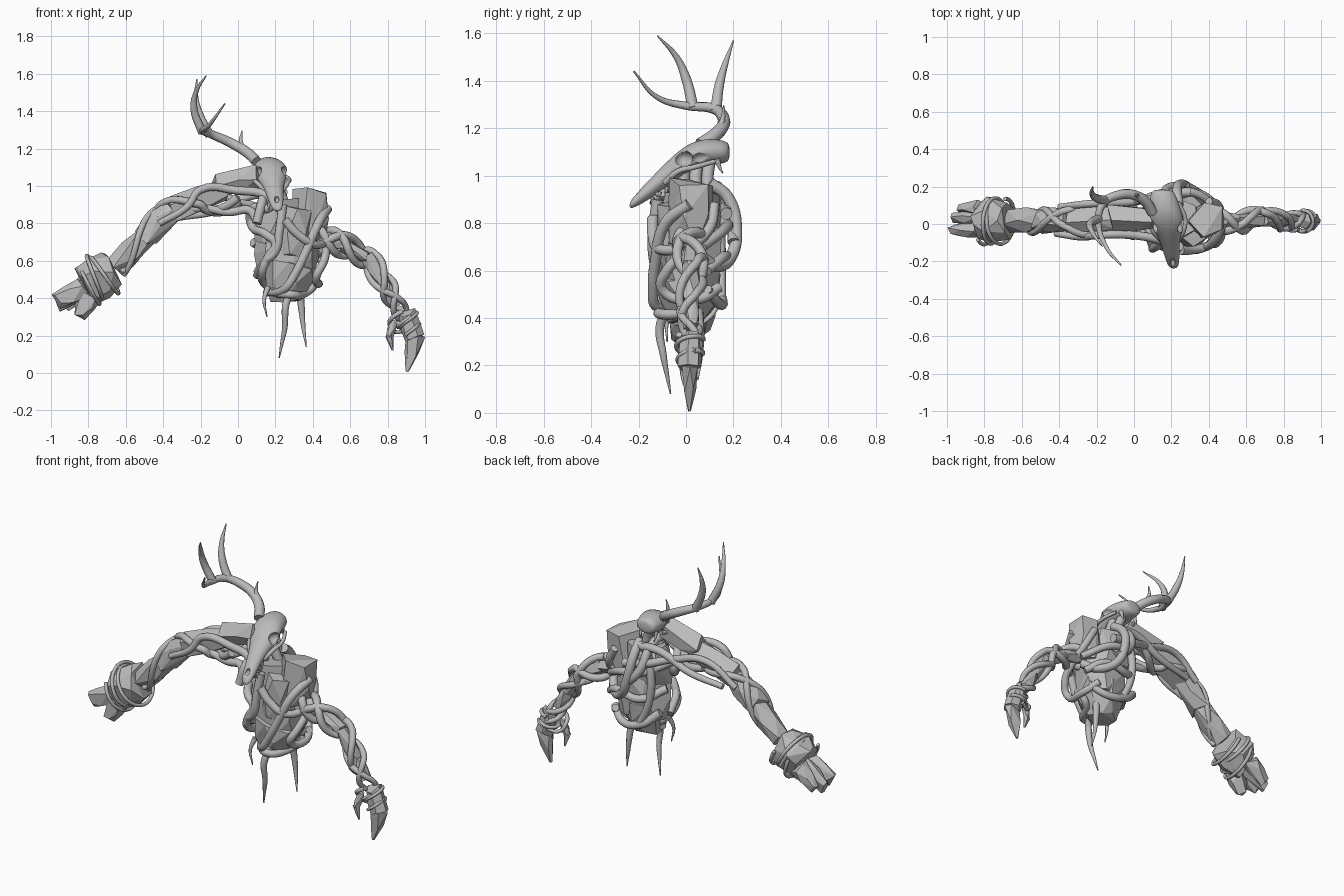
import bpy, bmesh, math, random
from mathutils import Vector as V

if "Cube" in bpy.data.objects:
    bpy.data.objects.remove(bpy.data.objects["Cube"])

random.seed(7)
grey = bpy.data.materials.new("stone grey")
grey.diffuse_color = (0.5, 0.5, 0.5, 1)
grey.use_nodes = True
grey.node_tree.nodes["Principled BSDF"].inputs["Base Color"].default_value = grey.diffuse_color
Y = V((0, 1, 0))


def add(name, mesh, smooth=False):
    ob = bpy.data.objects.new(name, mesh)
    bpy.context.collection.objects.link(ob)
    mesh.materials.clear()
    mesh.materials.append(grey)
    mesh.polygons.foreach_set("use_smooth", [smooth] * len(mesh.polygons))
    return ob


def tube(name, pts, r0, r1=None, power=1.0):
    """Smooth vine through the points, tapering from r0 to r1."""
    r1 = r0 if r1 is None else r1
    cu = bpy.data.curves.new(name, 'CURVE')
    cu.dimensions, cu.bevel_depth, cu.bevel_resolution = '3D', 1, 3
    cu.resolution_u, cu.use_fill_caps = 6, True
    sp = cu.splines.new('BEZIER')
    sp.bezier_points.add(len(pts) - 1)
    for i, (bp, p) in enumerate(zip(sp.bezier_points, pts)):
        bp.co = p
        bp.handle_left_type = bp.handle_right_type = 'AUTO'
        bp.radius = r0 + (r1 - r0) * (i / (len(pts) - 1)) ** power
    tmp = bpy.data.objects.new(name + "_curve", cu)
    bpy.context.collection.objects.link(tmp)
    dg = bpy.context.evaluated_depsgraph_get()
    mesh = bpy.data.meshes.new_from_object(tmp.evaluated_get(dg))
    bpy.data.objects.remove(tmp)
    return add(name, mesh, True)


def rock(name, p0, r0, p1, r1, ky=1.0, n=6, bulge=1.1):
    """Faceted boulder: convex hull of three jittered rings."""
    p0, p1 = V(p0), V(p1)
    t = (p1 - p0).normalized()
    w = t.cross(Y).normalized()
    bm = bmesh.new()
    for f, r in ((0, r0), (.5, (r0 + r1) / 2 * bulge), (1, r1)):
        a0 = random.uniform(0, 6.28)
        for i in range(n):
            a = a0 + i * math.tau / n + random.uniform(-.25, .25)
            q = r * random.uniform(.9, 1.14)
            bm.verts.new(p0.lerp(p1, f) + Y * math.cos(a) * q * ky + w * math.sin(a) * q
                         + t * random.uniform(-.3, .3) * min(r, .07))
    res = bmesh.ops.convex_hull(bm, input=bm.verts[:])
    junk = {v for v in res['geom_interior'] + res['geom_unused'] if isinstance(v, bmesh.types.BMVert)}
    bmesh.ops.delete(bm, geom=list(junk), context='VERTS')
    bmesh.ops.dissolve_limit(bm, angle_limit=.2, verts=bm.verts[:], edges=bm.edges[:])
    bmesh.ops.recalc_face_normals(bm, faces=bm.faces[:])
    mesh = bpy.data.meshes.new(name)
    bm.to_mesh(mesh)
    return add(name, mesh)


def twist(name, path, rad, turns, phase, r0, r1, steps=22):
    """Vine spiralling round a path of (x, y, z); rad is (start, end) distance."""
    path = [V(p) for p in path]
    out = []
    for i in range(steps + 1):
        f = i / steps
        s = f * (len(path) - 1)
        k = min(int(s), len(path) - 2)
        c = path[k].lerp(path[k + 1], s - k)
        w = (path[k + 1] - path[k]).normalized().cross(Y)
        a = phase + turns * math.tau * f
        d = (rad[0] + (rad[1] - rad[0]) * f) * (1 + .12 * math.sin(5 * f + phase * 3))
        out.append(c + Y * math.cos(a) * d + w * math.sin(a) * d)
    return tube(name, out, r0, r1)


# Torso boulders
rock("torso_lower", (.26, .0, .395), .085, (.27, .01, .58), .155, .9, 7)
rock("torso_middle", (.27, .02, .5), .145, (.28, .02, .77), .165, .8, 7)
rock("torso_upper_left", (.2, .03, .7), .12, (.23, .03, .93), .11, .95, 6)
rock("torso_upper_right", (.375, .02, .7), .09, (.395, .025, .975), .098, 1.0, 5, 1.0)
rock("chest_plate", (.28, -.05, .62), .08, (.32, -.04, .88), .08, .9, 5)

# Torso vines, laid on the body surface (side -1 is front, 1 is back)
def on(x, z, side):
    rx = .2 - 1.1 * max(0, .55 - z)
    ry = .155 - .4 * max(0, .48 - z) - .4 * max(0, z - .85)
    u = min(1, abs(x - .27) / rx)
    return (x, .015 + side * ry * math.sqrt(1 - u ** 2.5), z)

front = [
    [(.22, .93), (.16, .88), (.08, .88), (.07, .80), (.15, .74), (.2, .69), (.16, .62), (.13, .54), (.16, .46),
     (.27, .42), (.38, .44), (.43, .5)],
    [(.24, .90), (.22, .75), (.20, .65), (.15, .60), (.1, .52)],
    [(.48, .88), (.43, .80), (.36, .64), (.3, .52), (.25, .45), (.15, .43)],
    [(.25, .82), (.31, .75), (.4, .69), (.48, .70)]]
back = [
    [(.06, .86), (.2, .80), (.32, .78), (.46, .70)],
    [(.08, .70), (.2, .64), (.35, .66), (.45, .60)],
    [(.1, .56), (.2, .48), (.33, .46), (.42, .52)],
    [(.2, .97), (.14, .8), (.15, .62), (.22, .46)]]
for side, group in ((-1, front), (1, back)):
    for i, line in enumerate(group):
        tube("torso_vine", [on(x, z, side) for x, z in line], .025, .021)
tube("back_loop", [(.24, .1, .97), (.23, .175, .91), (.25, .212, .77), (.3, .19, .66), (.39, .13, .62),
                   (.45, .06, .66)], .026)
tube("side_loop", [(.4, .12, .88), (.45, .1, .78), (.47, .0, .68), (.46, -.08, .6), (.42, -.1, .52),
                   (.43, .05, .48), (.38, .14, .53)], .022)
tube("shoulder_arch", [(.10, -.13, .8), (.13, -.1, .92), (.15, .02, .985), (.16, .12, .95), (.18, .19, .83),
                       (.28, .2, .72)], .025)

# Neck vines
for dx, dy in ((-.02, .0), (.02, .05), (.0, .1)):
    tube("neck_vine", [(.17 + dx, dy, 1.07), (.2 + dx, dy - .01, .98), (.22 + dx * 2, dy, .88)], .027)

# Hanging roots
tube("root_front", [(.28, -.08, .44), (.255, -.11, .36), (.25, -.095, .24), (.235, -.08, .16),
                    (.22, -.065, .08)], .022, .003, 1.4)
tube("root_right", [(.33, .05, .44), (.34, .06, .34), (.35, .06, .24), (.365, .05, .14)], .022, .003, 1.4)
tube("root_left", [(.16, -.06, .46), (.14, -.08, .39), (.155, -.08, .30)], .016, .003)

# Large arm: boulder chain
for a, ra, b, rb in (((.1, .03, 1.05), .06, (-.12, .03, .99), .07), ((-.08, .02, .975), .06, (-.36, .02, .87), .075),
                     ((-.34, .02, .88), .06, (-.5, .02, .73), .072), ((-.47, .02, .75), .055, (-.66, .02, .57), .062)):
    rock("large_arm_rock", a, ra, b, rb, 1.0, 5)
arm = [(.0, .02, .95), (-.2, .02, .94), (-.36, .02, .86), (-.5, .02, .74), (-.66, .02, .57)]
for k, turns in enumerate((1.3, -1.2)):
    twist("large_arm_vine", arm, (.08, .06), turns, k * 2.6 + .4, .024, .015)
tube("shoulder_vine_front", [(-.42, -.05, .80), (-.27, -.07, .89), (-.2, -.06, .98), (0, -.06, .975),
                             (.15, -.09, .95), (.22, -.13, .88)], .018, .026)
tube("shoulder_vine_low", [(-.3, .0, .87), (-.18, -.02, .88), (-.05, -.03, .86), (.06, -.05, .87),
                           (.1, -.11, .82)], .02, .025)
tube("shoulder_vine_back", [(-.4, .09, .84), (-.22, .11, .96), (0, .12, .92), (.15, .16, .87),
                            (.3, .17, .84)], .018, .026)
tube("shoulder_vine_cross", [(-.32, .1, .83), (-.1, .12, .87), (.08, .13, .95), (.22, .13, .95)], .018, .026)

# Large fist and its blunt fingers
rock("large_fist", (-.67, .02, .555), .105, (-.82, .02, .465), .11, .92, 7, 1.2)
for y, tip, r in ((-.035, (-.965, -.035, .385), .045), (.035, (-.965, .035, .365), .04), (.085, (-.93, .085, .36), .035)):
    rock("large_finger", (-.82, y, .46), .06, tip, r, .7, 5)
rock("large_thumb", (-.79, -.02, .42), .065, (-.85, -.03, .31), .035, .9, 5)
for k in (0, 1, 2):
    twist("fist_band", [(-.69 - .03 * k, .02, .545 - .02 * k), (-.75 - .03 * k, .02, .51 - .015 * k)],
          (.115, .118), 1.05 if k != 1 else -1.05, k * 1.7, .011, .01, 14)

# Slim arm: twisted vines over small stones
slim = [(.42, .02, .73), (.55, .02, .69), (.69, .02, .62), (.79, .02, .47), (.85, .02, .36), (.91, .02, .27)]
for k in range(3):
    twist("slim_arm_vine", slim, (.055, .04), 2.0 if k != 2 else -1.7, k * 2.09, .024, .014, 28)
for a, b in ((0, 1), (1, 2), (2, 3), (3, 4)):
    rock("slim_arm_stone", slim[a], .036, slim[b], .036, 1, 5)

# Slim hand with claw and thumb
rock("slim_hand", (.90, .02, .32), .048, (.943, .015, .19), .056, .9, 6)
rock("slim_claw", (.946, .015, .20), .054, (.905, .015, .008), .009, .7, 5, 1.3)
rock("slim_thumb", (.835, .0, .28), .018, (.81, -.01, .19), .022, 1, 5)
rock("slim_thumb_claw", (.81, -.01, .2), .022, (.827, -.01, .12), .005, 1, 5)
for k in range(2):
    twist("hand_band", [(.895, .02, .31 - .02 * k), (.93, .02, .24 - .02 * k)], (.054, .057), 1.2, k * 2.6, .010, .009, 14)
tube("thumb_vine", [(.88, -.03, .33), (.83, -.03, .3), (.81, .01, .26), (.84, .03, .22), (.9, .06, .23)], .013, .01)

# Skull: lofted rings (y, z, half width, half height), smoothed, sockets cut out
def skull_x(y):
    return .165 - .145 * (y - .09)

rings = [(.185, 1.10, .045, .035), (.165, 1.10, .07, .05), (.08, 1.102, .085, .06), (.0, 1.072, .10, .06),
         (-.06, 1.025, .062, .056), (-.13, .962, .046, .048), (-.20, .905, .038, .032), (-.24, .873, .02, .016)]
bm, N, loops = bmesh.new(), 14, []
for y, z, hw, hh in rings:
    loops.append([bm.verts.new((skull_x(y) + hw * math.cos(a), y, z + hh * math.sin(a)))
                  for a in (i * math.tau / N for i in range(N))])
for A, B in zip(loops, loops[1:]):
    for i in range(N):
        bm.faces.new((A[i], A[(i + 1) % N], B[(i + 1) % N], B[i]))
bm.faces.new(loops[0])
bm.faces.new(loops[-1])
bmesh.ops.recalc_face_normals(bm, faces=bm.faces[:])
mesh = bpy.data.meshes.new("skull")
bm.to_mesh(mesh)
skull = add("skull", mesh, True)
skull.modifiers.new("round", 'SUBSURF').levels = 2
skull.modifiers["round"].render_levels = 2

def cutter(loc, scale):
    b = bmesh.new()
    bmesh.ops.create_icosphere(b, subdivisions=3, radius=1)
    for v in b.verts:
        v.co = V((v.co.x * scale[0], v.co.y * scale[1], v.co.z * scale[2])) + V(loc)
    m = bpy.data.meshes.new("cutter")
    b.to_mesh(m)
    ob = add("socket_cutter", m, True)
    ob.hide_render = True
    ob.hide_set(True)
    mod = skull.modifiers.new("socket", 'BOOLEAN')
    mod.operation, mod.object = 'DIFFERENCE', ob

for s in (-1, 1):
    # Eye sockets and hollows behind them
    cutter((skull_x(0) + s * .09, -.01, 1.072), (.05, .04, .036))
    cutter((skull_x(.06) + s * .10, .07, 1.07), (.035, .045, .03))
    # Cheekbones, spike at the back of the jaw, teeth
    tube("cheekbone", [(skull_x(-.09) + s * .045, -.09, .97), (skull_x(-.03) + s * .085, -.03, 1.02),
                       (skull_x(.03) + s * .1, .03, 1.035), (skull_x(.11) + s * .075, .12, 1.06)], .013, .01)
    tube("jaw_spike", [(skull_x(.14) + s * .05, .13, 1.07), (skull_x(.14) + s * .05, .14, 1.04),
                       (skull_x(.14) + s * .05, .155, 1.01)], .014, .003)
    for y in (-.08, -.11, -.14):
        x, z = skull_x(y) + s * .033, .955 + (y + .08) * .75
        tube("tooth", [(x, y, z), (x, y - .004, z - .022), (x, y - .008, z - .035)], .009, .003)
cutter((skull_x(-.2), -.225, .93), (.014, .05, .02))

# Antler: main beam and tines
tube("antler_beam", [(.10, .06, 1.13), (.06, .12, 1.17), (0, .155, 1.21), (-.08, .155, 1.25), (-.165, .11, 1.285),
                     (-.19, .0, 1.295), (-.15, -.12, 1.33), (-.07, -.22, 1.44)], .029, .004, 2.2)
tube("antler_back_tine", [(-.15, .125, 1.27), (-.205, .14, 1.38), (-.225, .165, 1.47), (-.22, .2, 1.57)],
     .025, .003, 1.6)
tube("antler_middle_tine", [(-.19, .03, 1.285), (-.235, .0, 1.41), (-.225, -.04, 1.5), (-.17, -.12, 1.59)],
     .024, .003, 1.6)
tube("antler_small_tine", [(.03, .14, 1.19), (.015, .155, 1.24), (.022, .16, 1.295)], .018, .003)
